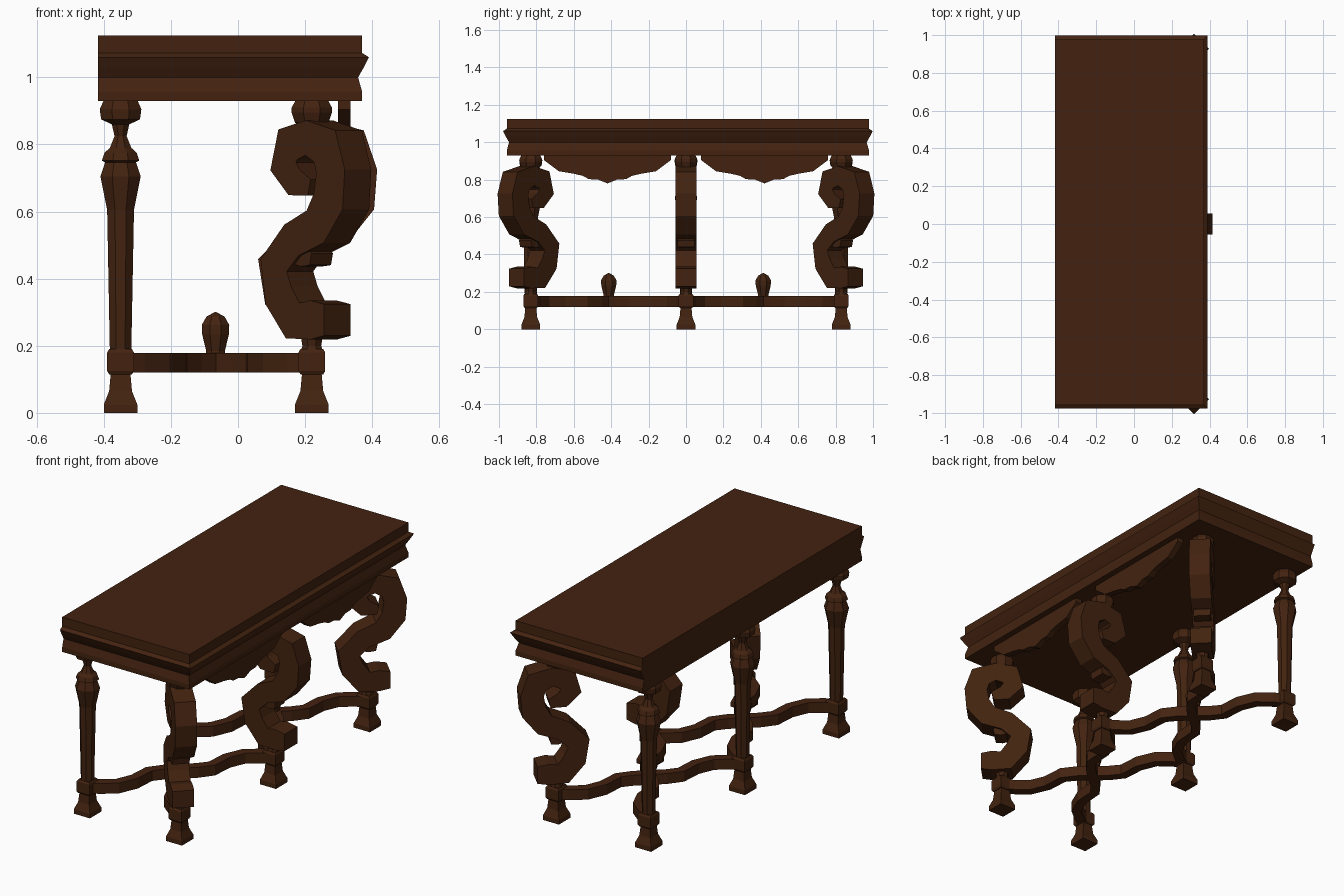
import bpy, bmesh, math
from mathutils import Vector, Matrix

if "Cube" in bpy.data.objects:
    bpy.data.objects.remove(bpy.data.objects["Cube"])

wood = bpy.data.materials.new("dark walnut")
wood.diffuse_color = (0.056, 0.0165, 0.005, 1)
wood.use_nodes = True
wood.node_tree.nodes["Principled BSDF"].inputs["Base Color"].default_value = wood.diffuse_color


def finish(name, bm, matrix=None):
    bmesh.ops.recalc_face_normals(bm, faces=bm.faces)
    me = bpy.data.meshes.new(name)
    bm.to_mesh(me)
    bm.free()
    me.materials.append(wood)
    ob = bpy.data.objects.new(name, me)
    bpy.context.collection.objects.link(ob)
    if matrix:
        ob.matrix_world = matrix
    return ob


def skin(name, rings, matrix=None):
    """Join closed rings of points into a capped solid."""
    bm = bmesh.new()
    vs = [[bm.verts.new(p) for p in r] for r in rings]
    n = len(vs[0])
    for a, b in zip(vs, vs[1:]):
        for i in range(n):
            j = (i + 1) % n
            bm.faces.new((a[i], a[j], b[j], b[i]))
    bm.faces.new(vs[0])
    bm.faces.new(vs[-1])
    return finish(name, bm, matrix)


def turned(name, x, y, profile, n=8):
    """Faceted turning; profile is (half width across flats, z)."""
    k = 1 / math.cos(math.pi / n)
    angs = [(i + 0.5) * 2 * math.pi / n for i in range(n)]
    return skin(name, [[(x + r * k * math.cos(a), y + r * k * math.sin(a), z)
                        for a in angs] for r, z in profile])


def path_normals(pts):
    out = []
    for i in range(len(pts)):
        a, b = pts[max(i - 1, 0)], pts[min(i + 1, len(pts) - 1)]
        t = (Vector(b[:2]) - Vector(a[:2])).normalized()
        out.append(Vector((-t.y, t.x)))
    return out


def scroll(name, path, half, matrix):
    """Flat band in the local x-z plane; path is (x, z, half width)."""
    rings = []
    for p, nrm in zip(path, path_normals(path)):
        a, b = Vector(p[:2]) + nrm * p[2], Vector(p[:2]) - nrm * p[2]
        rings.append([(a.x, -half, a.y), (a.x, half, a.y),
                      (b.x, half, b.y), (b.x, -half, b.y)])
    return skin(name, rings, matrix)


# Table top: moulded on the front and both ends, plain at the back
edge = [(0, .93), (0, .957), (-.012, 1.0), (.005, 1.03), (.02, 1.06), (0, 1.073), (0, 1.125)]
skin("table_top", [[(-.417, -.958 - d, z), (.37 + d, -.958 - d, z),
                    (.37 + d, .978 + d, z), (-.417, .978 + d, z)] for d, z in edge])

# Shared leg profiles
FOOT = [(.05, 0), (.05, .025), (.034, .065), (.029, .12)]
BLOCK = [(.034, .115), (.04, .125), (.04, .18), (.034, .19)]
BALL = [(.022, .85), (.05, .865), (.06, .895), (.06, .91), (.048, .932)]
SHAFT = [(.032, .185), (.04, .605), (.06, .705), (.046, .747), (.056, .752), (.048, .775),
         (.032, .79), (.018, .825), (.026, .86), (.058, .875), (.062, .905), (.05, .932)]
SCROLL = [(.045, .672, .025), (-.02, .688, .045), (-.065, .735, .055), (-.045, .80, .06),
          (.03, .82, .052), (.11, .795, .065), (.135, .72, .06), (.125, .63, .065),
          (.07, .555, .06), (-.03, .515, .055), (-.105, .44, .058), (-.085, .35, .06),
          (-.025, .275, .06), (.05, .277, .058), (.108, .277, .047)]
SPUR = [(-.04, .485, .04), (.01, .465, .03), (.04, .458, .018)]

BACK, FRONT = -.35, .22
for label, y, s in (("left", -.83, -1), ("middle", 0, 0), ("right", .83, 1)):
    # Turned back leg, and feet front and back
    turned("back_leg_" + label, BACK, y, SHAFT)
    for side, x in (("back", BACK), ("front", FRONT)):
        turned(f"{side}_foot_{label}", x, y, FOOT, 4)
        turned(f"{side}_block_{label}", x, y, BLOCK, 4)
    # Scrolled front leg, turned diagonally at the corners
    m = Matrix.Translation((FRONT, y, 0)) @ Matrix.Rotation(s * math.pi / 4, 4, 'Z')
    scroll("front_scroll_" + label, SCROLL, .056, m)
    scroll("front_spur_" + label, SPUR, .045, m)
    turned("front_ball_" + label, FRONT, y, BALL)
    turned("front_neck_" + label, FRONT, y, [(.033, .185), (.028, .2), (.033, .23)])

# Waved crossing stretchers: (fraction along, sideways offset)
WAVE = [(0, 0), (.06, -.03), (.14, -.055), (.24, -.035), (.34, .025), (.42, .02), (.5, 0),
        (.58, -.02), (.66, -.025), (.76, .035), (.86, .055), (.94, .03), (1, 0)]
for half, s in (("left", 1), ("right", -1)):
    for tag, ya, yb in (("a", -.83, 0), ("b", 0, -.83)):
        flip = 1 if tag == "a" else -1
        a, b = Vector((BACK, ya * s)), Vector((FRONT, yb * s))
        d = (b - a).normalized()
        side = Vector((-d.y, d.x)) * s * flip
        pts = [a.lerp(b, t) + side * o for t, o in WAVE]
        rings = []
        for p, n in zip(pts, path_normals(pts)):
            l, r = p + n * .026, p - n * .026
            rings.append([(l.x, l.y, .12), (l.x, l.y, .178), (r.x, r.y, .178), (r.x, r.y, .12)])
        skin(f"stretcher_{half}_{tag}", rings)
    # Bud finial where the stretchers cross
    turned("finial_" + half, -.067, -.413 * s,
           [(.03, .17), (.028, .185), (.04, .235), (.041, .262), (.027, .287), (.003, .3)])

    # Scalloped apron board under the top
    drop = [(-.76, .935), (-.76, .905), (-.68, .845), (-.60, .832), (-.55, .82), (-.52, .803),
            (-.47, .80), (-.42, .78), (-.37, .80), (-.32, .803), (-.29, .82), (-.24, .832),
            (-.16, .845), (-.08, .905), (-.08, .935)]
    skin("apron_" + half, [[(x, y * s, z) for y, z in drop] for x in (.298, .335)])
